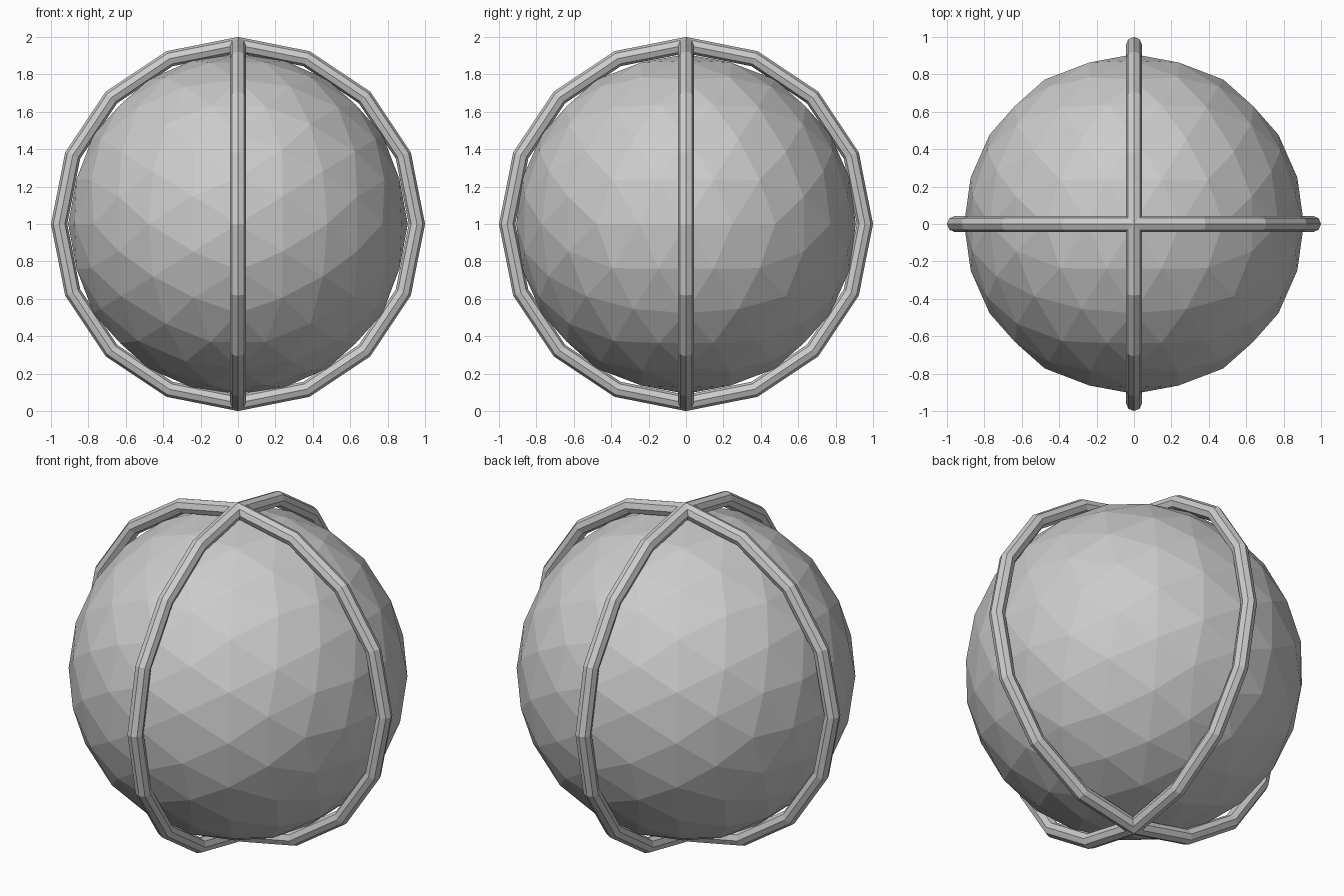
import bpy
import bmesh
import math
from mathutils import Vector

cube = bpy.data.objects.get("Cube")
if cube:
    bpy.data.objects.remove(cube, do_unlink=True)

BALL_RADIUS = 0.908
TUBE_RADIUS = 0.0435
CENTRE = Vector((0, 0, 1))

# One plain grey for everything
grey = bpy.data.materials.new("grey")
grey.use_nodes = True
colour = (0.6, 0.6, 0.6, 1)
grey.diffuse_color = colour
for node in grey.node_tree.nodes:
    if node.type == 'BSDF_PRINCIPLED':
        node.inputs["Base Color"].default_value = colour


# Faceted ball: icosahedron with edges square to the axes, split twice
def make_ball():
    phi = (1 + math.sqrt(5)) / 2
    bm = bmesh.new()
    for a in (-1, 1):
        for b in (-phi, phi):
            for corner in ((b, a, 0), (0, b, a), (a, 0, b)):
                bm.verts.new(Vector(corner).normalized())
    bmesh.ops.convex_hull(bm, input=bm.verts[:])
    for level in range(2):
        bmesh.ops.subdivide_edges(bm, edges=bm.edges[:], cuts=1, use_grid_fill=True)
        for v in bm.verts:
            v.co.normalize()
    bmesh.ops.scale(bm, vec=(BALL_RADIUS,) * 3, verts=bm.verts[:])
    bmesh.ops.recalc_face_normals(bm, faces=bm.faces[:])
    mesh = bpy.data.meshes.new("ball")
    bm.to_mesh(mesh)
    bm.free()
    ball = bpy.data.objects.new("ball", mesh)
    ball.location = CENTRE
    ball.data.materials.append(grey)
    bpy.context.collection.objects.link(ball)


# Upright low-sided hoop around the ball
def make_hoop(name, rotation):
    bpy.ops.mesh.primitive_torus_add(
        major_segments=16, minor_segments=8,
        major_radius=1 - TUBE_RADIUS, minor_radius=TUBE_RADIUS,
        location=CENTRE, rotation=rotation)
    hoop = bpy.context.object
    hoop.name = name
    hoop.data.materials.append(grey)
    bpy.ops.object.shade_flat()


make_ball()
make_hoop("side_to_side_hoop", (math.pi / 2, 0, 0))
make_hoop("front_to_back_hoop", (0, math.pi / 2, 0))
